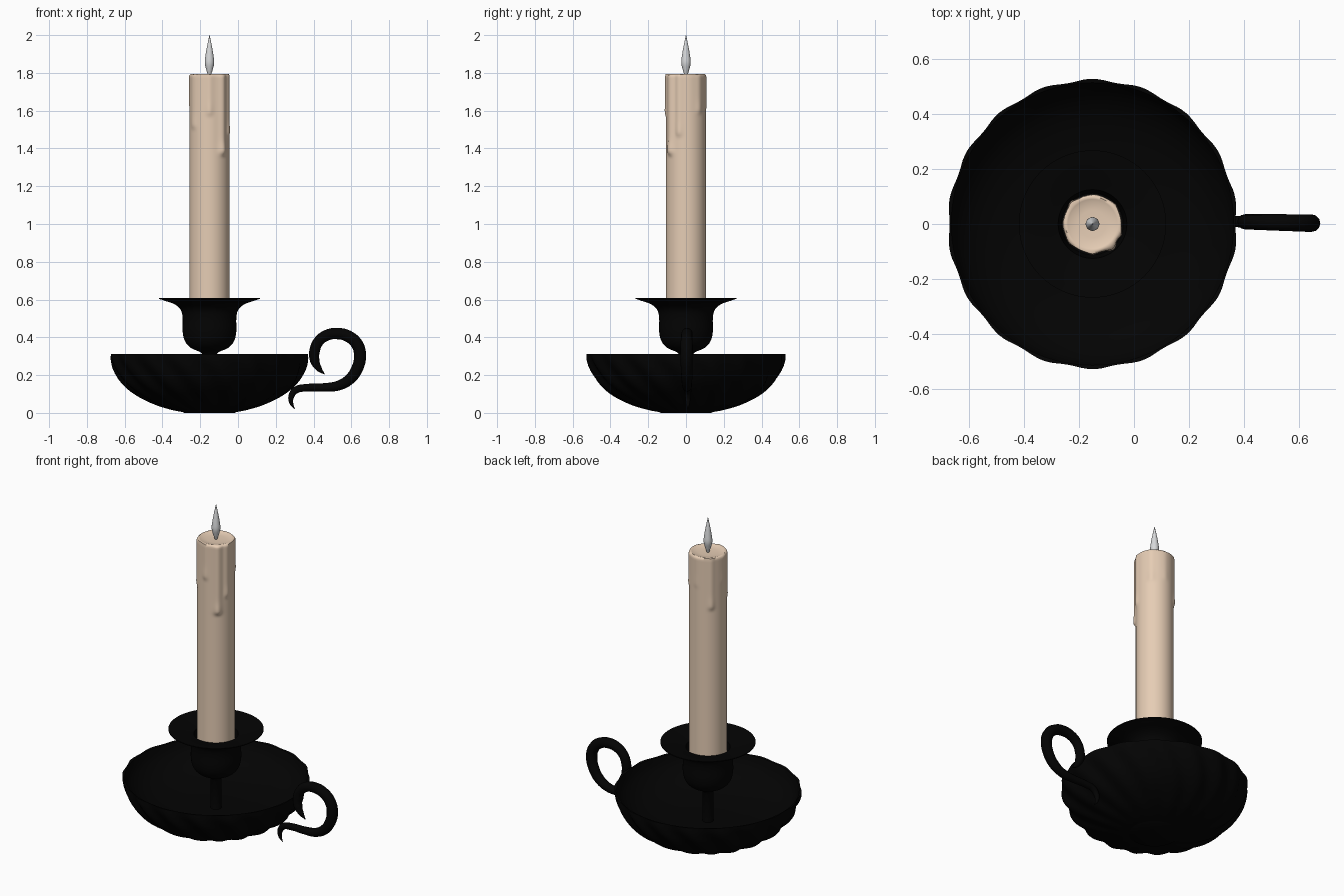
import bpy, math

if "Cube" in bpy.data.objects:
    bpy.data.objects.remove(bpy.data.objects["Cube"])

CX = -0.151  # candle axis


def material(name, col):
    m = bpy.data.materials.new(name)
    m.diffuse_color = (*col, 1)
    m.use_nodes = True
    m.node_tree.nodes["Principled BSDF"].inputs["Base Color"].default_value = m.diffuse_color
    return m


black = material("black_iron", (0.001, 0.001, 0.001))
wax = material("cream_wax", (0.79, 0.61, 0.46))
grey = material("flame_grey", (0.68, 0.69, 0.70))


def finish(ob, mat, angle=40):
    ob.data.materials.append(mat)
    bpy.ops.object.select_all(action='DESELECT')
    ob.select_set(True)
    bpy.context.view_layer.objects.active = ob
    bpy.ops.object.shade_smooth_by_angle(angle=math.radians(angle))
    return ob


def lathe(name, prof, mat, segs=64, shape=None, angle=40):
    """Revolve (r, z) points listed from bottom axis to top axis; shape adjusts each point."""
    verts, faces, n = [], [], len(prof)
    for k, (r, z) in enumerate(prof):
        for i in range(segs):
            a = 2 * math.pi * i / segs
            rr, zz = shape(a, r, z, k) if shape else (r, z)
            verts.append((CX + rr * math.cos(a), rr * math.sin(a), zz))
    for k in range(n - 1):
        for i in range(segs):
            j = (i + 1) % segs
            faces.append((k * segs + i, k * segs + j, (k + 1) * segs + j, (k + 1) * segs + i))
    faces.append(tuple(reversed(range(segs))))
    faces.append(tuple((n - 1) * segs + i for i in range(segs)))
    me = bpy.data.meshes.new(name)
    me.from_pydata(verts, [], faces)
    me.update()
    ob = bpy.data.objects.new(name, me)
    bpy.context.collection.objects.link(ob)
    return finish(ob, mat, angle)


def smooth(pts, sub=5):
    """Catmull-Rom resample of a profile."""
    out = []
    for i in range(len(pts) - 1):
        p = [pts[max(i - 1, 0)], pts[i], pts[i + 1], pts[min(i + 2, len(pts) - 1)]]
        for s in range(sub):
            t = s / sub
            out.append(tuple(0.5 * (2 * b + (c - a) * t + (2 * a - 5 * b + 4 * c - d) * t * t
                                    + (3 * b - a - 3 * c + d) * t ** 3) for a, b, c, d in zip(*p)))
    return out + [pts[-1]]


# swirled, scalloped bowl: fluted outside, smooth shallow dish inside
outer = smooth([(0.14, 0.004), (0.2, 0.016), (0.29, 0.045), (0.385, 0.095), (0.45, 0.15),
                (0.492, 0.21), (0.517, 0.27), (0.524, 0.313)])
inner = smooth([(0.514, 0.31), (0.49, 0.25), (0.43, 0.19), (0.34, 0.15), (0.2, 0.125), (0.05, 0.12)])


def flute(a, r, z, k):
    if k > len(outer) + 1:
        return r, z
    amt = min(1, max(0, (r - 0.15) / 0.2)) * (0.010 if z < 0.24 else 0.010 - 0.08 * (z - 0.24))
    return r + amt * math.cos(18 * (a - math.pi / 2 + 1.3 * (z - 0.313))), z


lathe("bowl", [(0.002, 0), (0.135, 0)] + outer + inner + [(0.002, 0.12)],
      black, 180, flute)

# stem, cup and flared drip pan
cup = smooth([(0.03, 0.3), (0.05, 0.322), (0.1, 0.345), (0.13, 0.38), (0.142, 0.43), (0.142, 0.5),
              (0.152, 0.545), (0.185, 0.575), (0.235, 0.593), (0.268, 0.604)])
lathe("candle_cup", [(0.002, 0.1), (0.033, 0.1), (0.032, 0.13)] + cup +
      [(0.268, 0.609), (0.24, 0.604), (0.19, 0.595), (0.155, 0.585), (0.125, 0.578),
       (0.112, 0.5), (0.002, 0.5)], black, 64)

# wax drips: angle, lower end, width, thickness
DRIPS = [(-50, 1.36, 0.2, 0.014), (-90, 1.57, 0.17, 0.006), (-20, 1.46, 0.17, 0.007),
         (218, 1.50, 0.2, 0.005), (135, 1.47, 0.17, 0.008), (180, 1.62, 0.18, 0.003),
         (85, 1.60, 0.18, 0.002), (40, 1.58, 0.18, 0.005)]


def drip(a, r, z, k):
    if r < 0.1:
        return r, z
    add = 0
    for deg, end, w, h in DRIPS:
        da = (a - math.radians(deg) + math.pi) % (2 * math.pi) - math.pi
        t = min(1, max(0, (z - end + 0.01) / 0.035))
        bulb = 0.75 + 0.35 * math.exp(-((z - end - 0.03) / 0.04) ** 2)
        add = max(add, h * bulb * t * t * (3 - 2 * t) * math.exp(-(da / w) ** 2))
    if z > 1.78:
        z += 0.003 * math.sin(3 * a + 1)
    return r + add, z


side = [(0.106, 0.5), (0.106, 0.9), (0.106, 1.3)]
side += [(0.106, 1.32 + 0.01 * i) for i in range(47)]
lathe("candle", [(0.002, 0.5)] + side + [(0.104, 1.791), (0.098, 1.795), (0.09, 1.793),
      (0.082, 1.789), (0.05, 1.786), (0.002, 1.785)], wax, 120, drip, 60)

# flame
lathe("flame", smooth([(0.003, 1.775), (0.010, 1.795), (0.018, 1.82), (0.025, 1.855), (0.02, 1.9),
                       (0.013, 1.94), (0.007, 1.97), (0.001, 2.0)], 4), grey, 24)

# curled handle: x, z, radius
PATH = [(0.455, 0.205, 0.002), (0.425, 0.235, 0.016), (0.404, 0.275, 0.025), (0.402, 0.325, 0.028),
        (0.425, 0.38, 0.028), (0.47, 0.412, 0.029), (0.52, 0.42, 0.03), (0.58, 0.406, 0.031),
        (0.628, 0.362, 0.032), (0.643, 0.30, 0.032), (0.628, 0.235, 0.031), (0.59, 0.18, 0.029),
        (0.53, 0.145, 0.026), (0.45, 0.135, 0.022), (0.36, 0.133, 0.020), (0.305, 0.122, 0.019),
        (0.28, 0.09, 0.016), (0.28, 0.05, 0.010), (0.298, 0.02, 0.001)]
cu = bpy.data.curves.new("handle", 'CURVE')
cu.dimensions = '3D'
cu.bevel_depth = 1
cu.bevel_resolution = 4
cu.use_fill_caps = True
sp = cu.splines.new('BEZIER')
sp.resolution_u = 6
sp.bezier_points.add(len(PATH) - 1)
for p, (x, z, r) in zip(sp.bezier_points, PATH):
    p.co = (x + 0.003, 0.008 - 0.02 * (x - 0.4), z)
    p.radius = r
    p.handle_left_type = p.handle_right_type = 'AUTO'
handle = bpy.data.objects.new("handle", cu)
bpy.context.collection.objects.link(handle)
bpy.ops.object.select_all(action='DESELECT')
handle.select_set(True)
bpy.context.view_layer.objects.active = handle
bpy.ops.object.convert(target='MESH')
finish(bpy.context.view_layer.objects.active, black)
